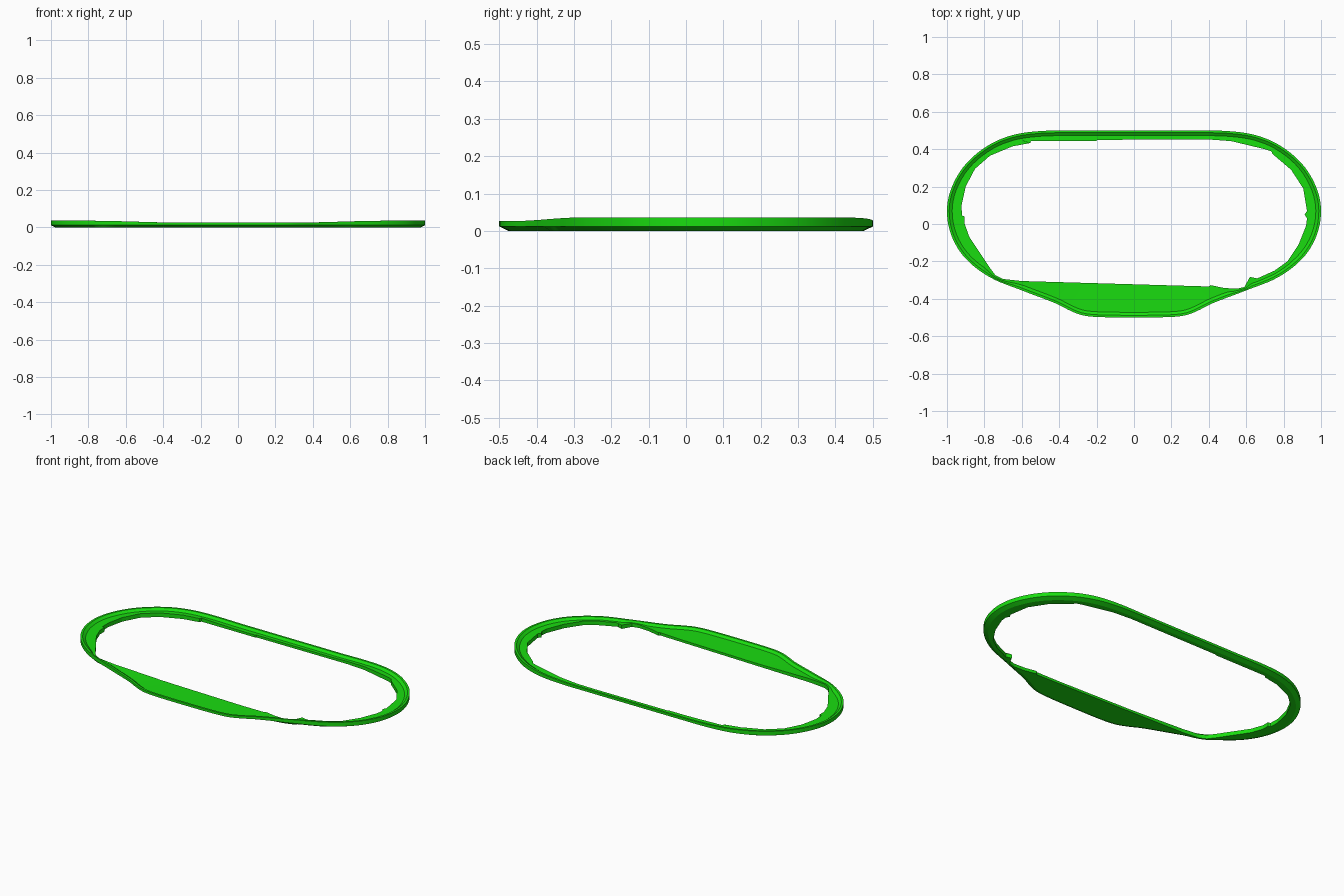
import bpy, bmesh, math
from mathutils import Vector
from mathutils.geometry import intersect_point_line

if "Cube" in bpy.data.objects:
    bpy.data.objects.remove(bpy.data.objects["Cube"])

# Right half of the outer outline (back to front), mirrored for the left
HALF = [(0, .5), (.3, .5), (.5, .497), (.65, .475), (.78, .42), (.9, .32), (.975, .195),
        (1, .07), (.975, -.065), (.9, -.185), (.77, -.285), (.6, -.355), (.42, -.424),
        (.34, -.464), (.28, -.487), (.2, -.497), (0, -.5)]
# Inner opening with its small notches (clockwise from the left end)
INNER = [(-.905, .04), (-.92, .045), (-.922, .1), (-.9, .2), (-.85, .295), (-.77, .365),
         (-.65, .415), (-.555, .433), (-.55, .445), (-.2, .445), (-.195, .45), (.4, .452),
         (.52, .443), (.7, .4), (.735, .388), (.74, .375), (.84, .29), (.905, .19),
         (.925, .07), (.912, .05), (.925, .03), (.92, -.01), (.88, -.11), (.82, -.2),
         (.75, -.25), (.65, -.295), (.62, -.283), (.605, -.31), (.59, -.337), (.55, -.346),
         (.48, -.342), (.41, -.327), (.4, -.334), (-.6, -.305), (-.7, -.294), (-.74, -.275),
         (-.77, -.235), (-.88, -.07), (-.905, 0)]
C = Vector((0, .05))


def smooth(pts, n):
    """Closed Catmull-Rom curve through pts."""
    p = [Vector(q) for q in pts]
    out = []
    for i in range(len(p)):
        a, b, c, d = (p[(i + k) % len(p)] for k in (-1, 0, 1, 2))
        t1 = (c - a).normalized() * (c - b).length
        t2 = (d - b).normalized() * (c - b).length
        for j in range(n):
            t = j / n
            out.append(b * (2*t**3 - 3*t*t + 1) + t1 * (t**3 - 2*t*t + t)
                       + c * (3*t*t - 2*t**3) + t2 * (t**3 - t*t))
    return out


def ray(poly, ang):
    """Farthest crossing of a ray from the centre with a closed outline."""
    d = Vector((math.cos(ang), math.sin(ang)))
    best = 0
    for i, p in enumerate(poly):
        a, e = p - C, poly[(i + 1) % len(poly)] - p
        den = d.cross(e)
        if abs(den) > 1e-12:
            t, u = a.cross(e) / den, a.cross(d) / den
            if -1e-6 <= u <= 1 + 1e-6:
                best = max(best, t)
    return C + d * best


def distance(p, poly):
    best = 9
    for i, a in enumerate(poly):
        q, t = intersect_point_line(p, a, poly[(i + 1) % len(poly)])
        t = min(1, max(0, t))
        best = min(best, (p - a.lerp(poly[(i + 1) % len(poly)], t)).length)
    return best


def top(p):
    """Rim height: low in the middle, rising to both ends."""
    t = min(1, max(0, (abs(p.x) - .3) / .5))
    return .026 + .01 * t * t * (3 - 2 * t)


outer = smooth(HALF + [(-x, y) for x, y in HALF[-2:0:-1]], 6)
inner = [Vector(p) for p in INNER]
angles = sorted({round(math.atan2((p - C).y, (p - C).x), 4) for p in outer + inner})
O = [ray(outer, a) for a in angles]
I = [ray(inner, a) for a in angles]
n = len(O)

# Cross-section: chamfered underside, outer wall, rim, sloped lip, floor, inner edge
bm = bmesh.new()
rings = []
for i in range(n):
    p, q = O[i], I[i]
    t = (O[(i + 1) % n] - O[i - 1]).normalized()
    inward = Vector((-t.y, t.x))
    w = distance(p, inner)
    off = lambda d, f: p + inward * min(d, w * f)
    h = top(p)
    sec = [(off(.025, .5), 0), (p, .012), (p, h), (off(.012, .3), h),
           (off(.028, .6), h - .012), (q, h - .012), (q, 0)]
    rings.append([bm.verts.new((v.x, v.y, z)) for v, z in sec])
for i in range(n):
    a, b = rings[i], rings[(i + 1) % n]
    for k in range(7):
        m = (k + 1) % 7
        bm.faces.new((a[k], b[k], b[m], a[m]))
bmesh.ops.recalc_face_normals(bm, faces=bm.faces)
mesh = bpy.data.meshes.new("oval_trim_ring")
bm.to_mesh(mesh)
bm.free()

ring = bpy.data.objects.new("oval_trim_ring", mesh)
bpy.context.collection.objects.link(ring)
green = bpy.data.materials.new("bright_green")
green.diffuse_color = (.01, .72, .005, 1)
green.use_nodes = True
green.node_tree.nodes["Principled BSDF"].inputs["Base Color"].default_value = green.diffuse_color
mesh.materials.append(green)
bpy.context.view_layer.objects.active = ring
ring.select_set(True)
bpy.ops.object.shade_smooth_by_angle(angle=math.radians(25))
